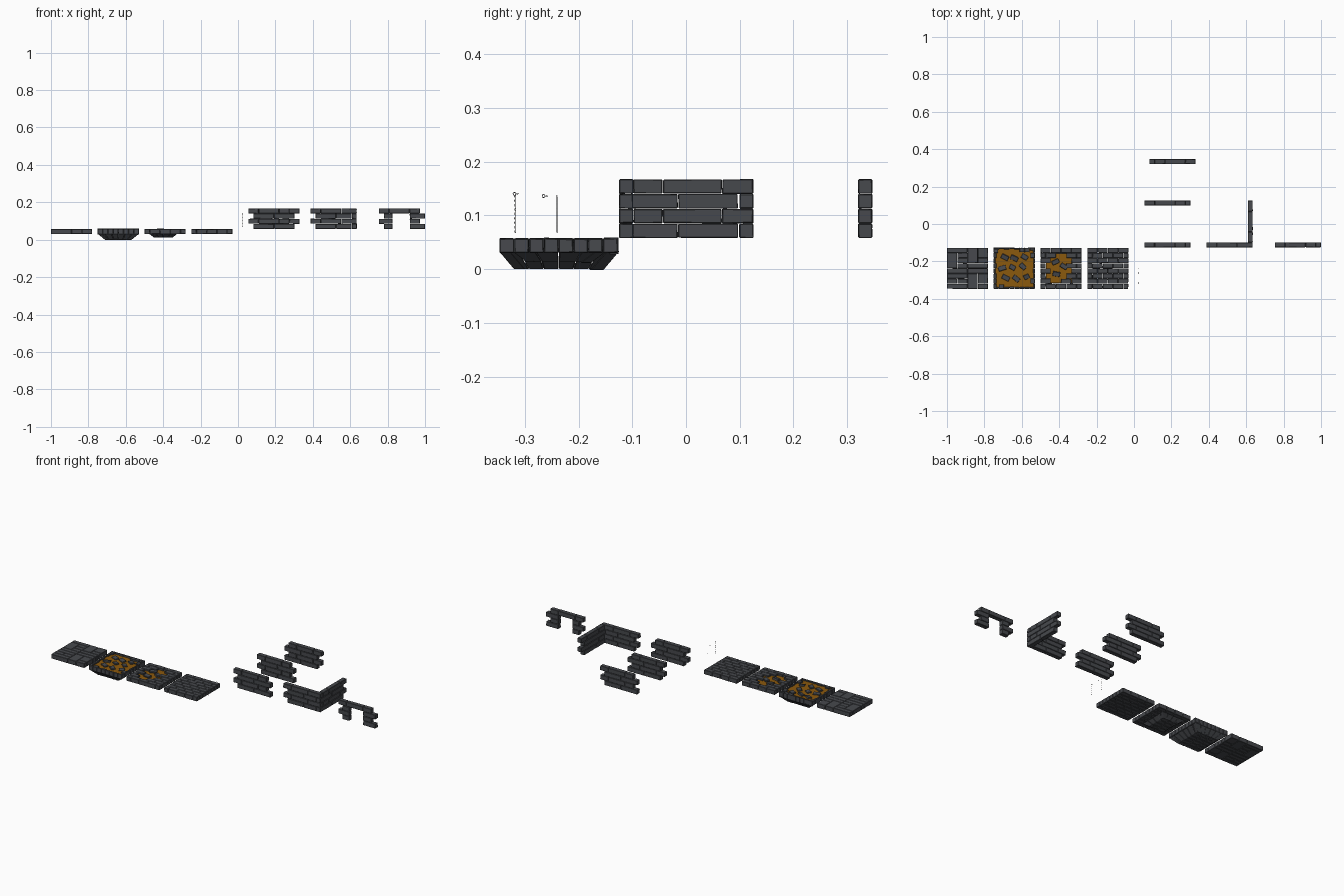
import bpy, bmesh, math, random
from mathutils import Vector, Matrix

if "Cube" in bpy.data.objects:
    bpy.data.objects.remove(bpy.data.objects["Cube"])

random.seed(7)
U = 0.0275            # brick module
Z0, ZF = 0.03, 0.0575  # floor underside and floor top


def material(name, col):
    m = bpy.data.materials.new(name)
    m.diffuse_color = (*col, 1)
    m.use_nodes = True
    m.node_tree.nodes["Principled BSDF"].inputs["Base Color"].default_value = m.diffuse_color
    return m


SLATE = material("slate", (0.062, 0.066, 0.074))
OOZE = material("orange_pool", (0.26, 0.10, 0.004))


def finish(bm, name, mat):
    bmesh.ops.recalc_face_normals(bm, faces=bm.faces)
    me = bpy.data.meshes.new(name)
    bm.to_mesh(me)
    bm.free()
    ob = bpy.data.objects.new(name, me)
    me.materials.append(mat)
    bpy.context.collection.objects.link(ob)
    return ob


def block(bm, f, bevel=0.0014):
    """Chamfered hexahedron: f maps unit-cube corners to space."""
    vs = bmesh.ops.create_cube(bm, size=1)["verts"]
    for v in vs:
        v.co = Vector(f(*(c + 0.5 for c in v.co)))
    edges = list({e for v in vs for e in v.link_edges})
    bmesh.ops.bevel(bm, geom=edges, offset=bevel, segments=1, affect='EDGES')


def brick(bm, lo, hi, jit=0.0012):
    """Axis-aligned stone with slightly worn, uneven corners."""
    def f(*uvw):
        out = []
        for a, b, t in zip(lo, hi, uvw):
            inset = random.uniform(0, jit)
            out.append(a + inset if t < 0.5 else b - inset)
        return out
    block(bm, f)


def loose_stone(bm, x, y, z, w, d, h, tilt=0.25):
    rot = Matrix.Rotation(random.uniform(-0.8, 0.8), 3, 'Z') @ \
        Matrix.Rotation(random.uniform(-tilt, tilt), 3, 'X')
    block(bm, lambda u, v, t: Vector((x, y, z)) +
          rot @ Vector(((u - .5) * w, (v - .5) * d, (t - .5) * h)))


# ---- walls -------------------------------------------------------------
def wall(bm, origin, along, rows_start, gap=None, rows_end=None):
    """Four staggered courses; along is 'x' or 'y'; gap is a doorway span."""
    for r in range(4):                       # r = 0 is the bottom course
        s = rows_start[r % 2]
        e = rows_end[r % 2] if rows_end else s + 8 * U
        cuts = [s, s + 2 * U, s + 6 * U, e] if r % 2 else [s, s + 4 * U, e]
        spans = list(zip(cuts, cuts[1:]))
        if gap and r < 3:
            spans = [(s, gap[0]), (gap[1], e)]
        za, zb = ZF + r * U, ZF + (r + 1) * U
        for a, b in spans:
            if along == 'x':
                brick(bm, (a, origin, za), (b, origin + 0.027, zb))
            else:
                brick(bm, (origin, a, za), (origin + 0.027, b, zb))


for name, x, y, st in (("front_wall", 0.055, -0.125, (U, 0)),
                       ("middle_wall", 0.055, 0.099, (U, 0)),
                       ("rear_wall", 0.082, 0.320, (0, U))):
    bm = bmesh.new()
    wall(bm, y, 'x', (x + st[0], x + st[1]))
    finish(bm, name, SLATE)

bm = bmesh.new()
wall(bm, -0.125, 'x', (0.414, 0.387), rows_end=(0.608, 0.635))
wall(bm, 0.608, 'y', (-0.125, -0.098), rows_end=(0.097, 0.125))
finish(bm, "corner_wall", SLATE)

bm = bmesh.new()
wall(bm, -0.125, 'x', (0.78, 0.7525), gap=(0.826, 0.918))
finish(bm, "doorway_wall", SLATE)

# ---- floor tiles -------------------------------------------------------
Y0 = -0.347

# mixed paving tile, on an 8 x 8 grid
bm = bmesh.new()
for x, y, w, h in ((0, 0, 4, 1), (0, 1, 2, 1), (2, 1, 2, 1), (0, 2, 4, 1), (0, 3, 4, 1),
                   (0, 4, 2, 3), (2, 4, 2, 1), (2, 5, 2, 1), (2, 6, 2, 1), (0, 7, 4, 1),
                   (4, 0, 2, 3), (6, 0, 2, 1), (6, 1, 2, 2), (4, 3, 4, 1), (4, 4, 4, 1),
                   (4, 5, 2, 3), (6, 5, 2, 1), (6, 6, 2, 2)):
    brick(bm, (-1 + x * U, Y0 + y * U, Z0), (-1 + (x + w) * U, Y0 + (y + h) * U, ZF))
finish(bm, "mixed_paving_tile", SLATE)


def course_tile(bm, x0, skip=None):
    """Eight courses of floor bricks in running bond."""
    for r in range(8):
        cuts = [0, 2, 4, 6, 8] if r % 2 else [0, 1, 3, 5, 7, 8]
        for a, b in zip(cuts, cuts[1:]):
            if skip and skip((a + b) / 2, r + 0.5):
                continue
            top = ZF - random.uniform(0, 0.001)
            brick(bm, (x0 + a * U, Y0 + r * U, Z0),
                  (x0 + b * U, Y0 + (r + 1) * U, top))


bm = bmesh.new()
course_tile(bm, -0.25)
finish(bm, "brick_paving_tile", SLATE)


def pit(bm, cx, cy, top, bottom, zb, n, depth):
    """Brick basin: four sloped sides of n blocks and a brick bottom."""
    for s in range(4):
        rot = Matrix.Rotation(s * math.pi / 2, 3, 'Z')
        i, j = (1, 0) if s % 2 else (0, 1)      # along, outward extents
        for k in range(n):
            d0 = random.uniform(0, 0.003)

            def f(u, v, t):
                along = bottom[i] + (top[i] - bottom[i]) * t
                out = bottom[j] + (top[j] - bottom[j]) * t
                p = -1 + 2 * (k + 0.02 + 0.96 * u) / n
                return Vector((cx, cy, zb + (Z0 + 0.002 - zb) * t)) + \
                    rot @ Vector((p * along, -(out - d0 - depth * v), 0))
            block(bm, f)
    for r in range(n):
        for c in range(n // 2):
            w, d = 4 * bottom[0] / n, 2 * bottom[1] / n
            x, y = cx - bottom[0] + c * w, cy - bottom[1] + r * d
            brick(bm, (x, y, zb), (x + w, y + d, zb + 0.01 + random.uniform(0, .003)))


def pool(name, cx, cy, hx, hy, z):
    bm = bmesh.new()
    bmesh.ops.create_grid(bm, x_segments=1, y_segments=1, size=1)
    for v in bm.verts:
        v.co = (cx + v.co.x * hx, cy + v.co.y * hy, z)
    finish(bm, name, OOZE)


# large pool tile
CX, CY = -0.64, Y0 + 4 * U
bm = bmesh.new()
pit(bm, CX, CY, (0.11, 0.11), (0.07, 0.083), 0, 6, 0.02)
for s in range(4):                                   # ragged rim
    rot = Matrix.Rotation(s * math.pi / 2, 3, 'Z')
    for k in range(8):
        w = random.choice((0.007, 0.009, 0.014, 0.024))
        block(bm, lambda u, v, t: Vector((CX, CY, Z0 + t * (ZF - Z0))) + rot @
              Vector((-0.11 + (k + 0.02 + 0.96 * u) * U, -0.11 + v * w, 0)))
for dx, dy in ((-.05, .06), (.0, .055), (.055, .06), (-.065, 0), (-.01, .005),
               (.045, .01), (-.045, -.05), (.01, -.055), (.065, -.045)):
    loose_stone(bm, CX + dx, CY + dy, 0.047, random.uniform(.03, .048), 0.025, 0.018)
finish(bm, "large_pool_stones", SLATE)
pool("large_pool_surface", CX, CY, 0.103, 0.103, 0.049)

# small pool tile
CX = -0.39
bm = bmesh.new()
course_tile(bm, -0.5, lambda a, r: ((a - 3.5) / 2.3) ** 2 + ((r - 4) / 2.7) ** 2 < 1)
pit(bm, CX - 0.01, CY, (0.075, 0.085), (0.05, 0.06), 0.013, 4, 0.016)
for dx, dy in ((-.03, .035), (.015, .01), (-.025, -.03)):
    loose_stone(bm, CX + dx, CY + dy, 0.047, 0.04, 0.024, 0.02)
finish(bm, "small_pool_stones", SLATE)
pool("small_pool_surface", CX - 0.012, CY, 0.068, 0.078, 0.047)


# ---- hanging chains and eyelets ---------------------------------------
def ring(bm, c, ry, rz, r, turn, n=8, m=4):
    rot = Matrix.Rotation(turn, 3, 'Z')
    g = []
    for i in range(n):
        a = 2 * math.pi * i / n
        row = []
        for j in range(m):
            b = 2 * math.pi * j / m
            k = r * math.cos(b)
            p = Vector((r * math.sin(b), (ry + k) * math.cos(a), (rz + k) * math.sin(a)))
            row.append(bm.verts.new(Vector(c) + rot @ p))
        g.append(row)
    for i in range(n):
        for j in range(m):
            i2, j2 = (i + 1) % n, (j + 1) % m
            bm.faces.new((g[i][j], g[i2][j], g[i2][j2], g[i][j2]))


CHX = 0.025
for name, y in (("front_chain", -0.318), ("rear_chain", -0.240)):
    bm = bmesh.new()
    for k in range(17):
        ring(bm, (CHX, y, 0.070 + k * 0.0041), 0.0011, 0.0021, 0.0005, (k % 2) * math.pi / 2)
    finish(bm, name, SLATE)
for name, y, z in (("front_eyelet", -0.319, 0.140), ("rear_eyelet", -0.265, 0.136)):
    bm = bmesh.new()
    ring(bm, (CHX, y, z), 0.0028, 0.0028, 0.0007, 0)
    brick(bm, (CHX - .001, y + .003, z - .001), (CHX + .001, y + .008, z + .001), 0.0001)
    finish(bm, name, SLATE)
